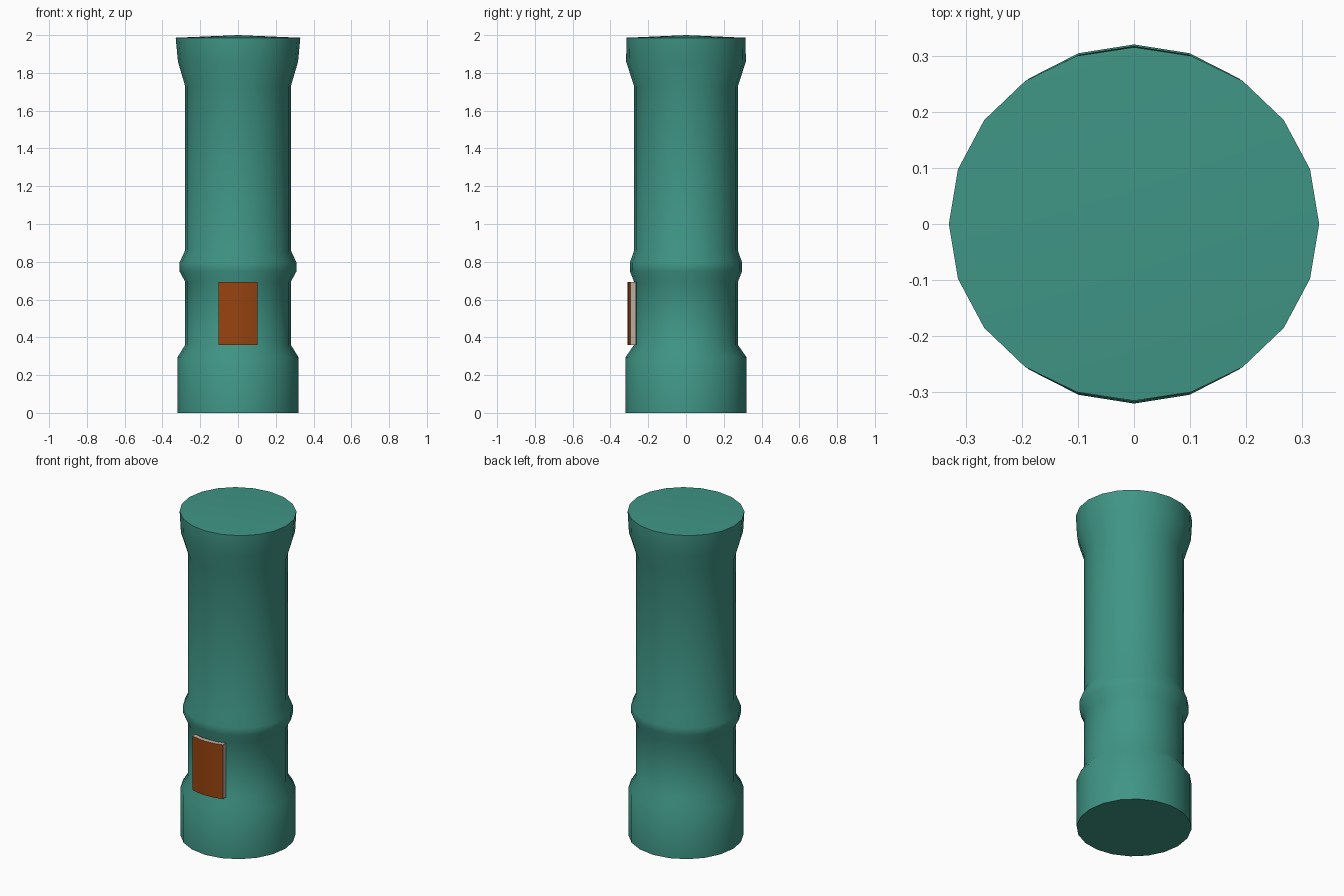
import bpy, math

if "Cube" in bpy.data.objects:
    bpy.data.objects.remove(bpy.data.objects["Cube"])

def material(name, rgb):
    m = bpy.data.materials.new(name)
    m.diffuse_color = (*rgb, 1)
    m.use_nodes = True
    m.node_tree.nodes["Principled BSDF"].inputs["Base Color"].default_value = m.diffuse_color
    return m

teal = material("teal", (0.050, 0.300, 0.236))
orange = material("burnt orange", (0.310, 0.056, 0.005))
beige = material("beige", (0.50, 0.42, 0.34))

def make(name, verts, faces, mats, angle):
    me = bpy.data.meshes.new(name)
    me.from_pydata(verts, [], faces)
    for m in mats:
        me.materials.append(m)
    ob = bpy.data.objects.new(name, me)
    bpy.context.collection.objects.link(ob)
    bpy.context.view_layer.objects.active = ob
    ob.select_set(True)
    bpy.ops.object.shade_smooth_by_angle(angle=math.radians(angle))
    ob.select_set(False)
    return ob

# Torch body: 20-sided lathe, (x radius, y radius, height)
N = 20
profile = [(.32, .32, 0), (.32, .32, .295), (.28, .275, .36), (.28, .275, .695),
           (.31, .297, .75), (.31, .297, .795), (.28, .275, .86), (.28, .275, 1.73),
           (.318, .317, 1.86), (.33, .315, 1.986)]
verts, faces = [], []
for rx, ry, z in profile:
    for i in range(N):
        a = 2 * math.pi * i / N
        verts.append((rx * math.cos(a), ry * math.sin(a), z))
for r in range(len(profile) - 1):
    for i in range(N):
        j = (i + 1) % N
        faces.append((r * N + i, r * N + j, (r + 1) * N + j, (r + 1) * N + i))
faces.append(tuple(reversed(range(N))))
# Shallow lens cap rising to the centre
top = len(verts)
verts.append((0, 0, 2.0))
base = (len(profile) - 1) * N
faces += [(base + i, base + (i + 1) % N, top) for i in range(N)]
make("torch_body", verts, faces, [teal], 40)

# Curved switch plate on the front
S = 4
verts, faces = [], []
for i in range(S + 1):
    x = -0.103 + 0.206 * i / S
    outer = -math.sqrt(0.311 ** 2 - x * x)
    for y in (outer, outer + 0.03):
        for z in (0.36, 0.692):
            verts.append((x, y, z))
for i in range(S):
    a, b = 4 * i, 4 * i + 4
    faces += [(a, b, b + 1, a + 1), (a + 2, a + 3, b + 3, b + 2),
              (a + 1, b + 1, b + 3, a + 3), (a, a + 2, b + 2, b)]
e = 4 * S
faces += [(0, 1, 3, 2), (e, e + 2, e + 3, e + 1)]
switch = make("switch_plate", verts, faces, [beige, orange], 30)
for p in switch.data.polygons:
    p.material_index = 1 if p.normal.y < -0.5 else 0
